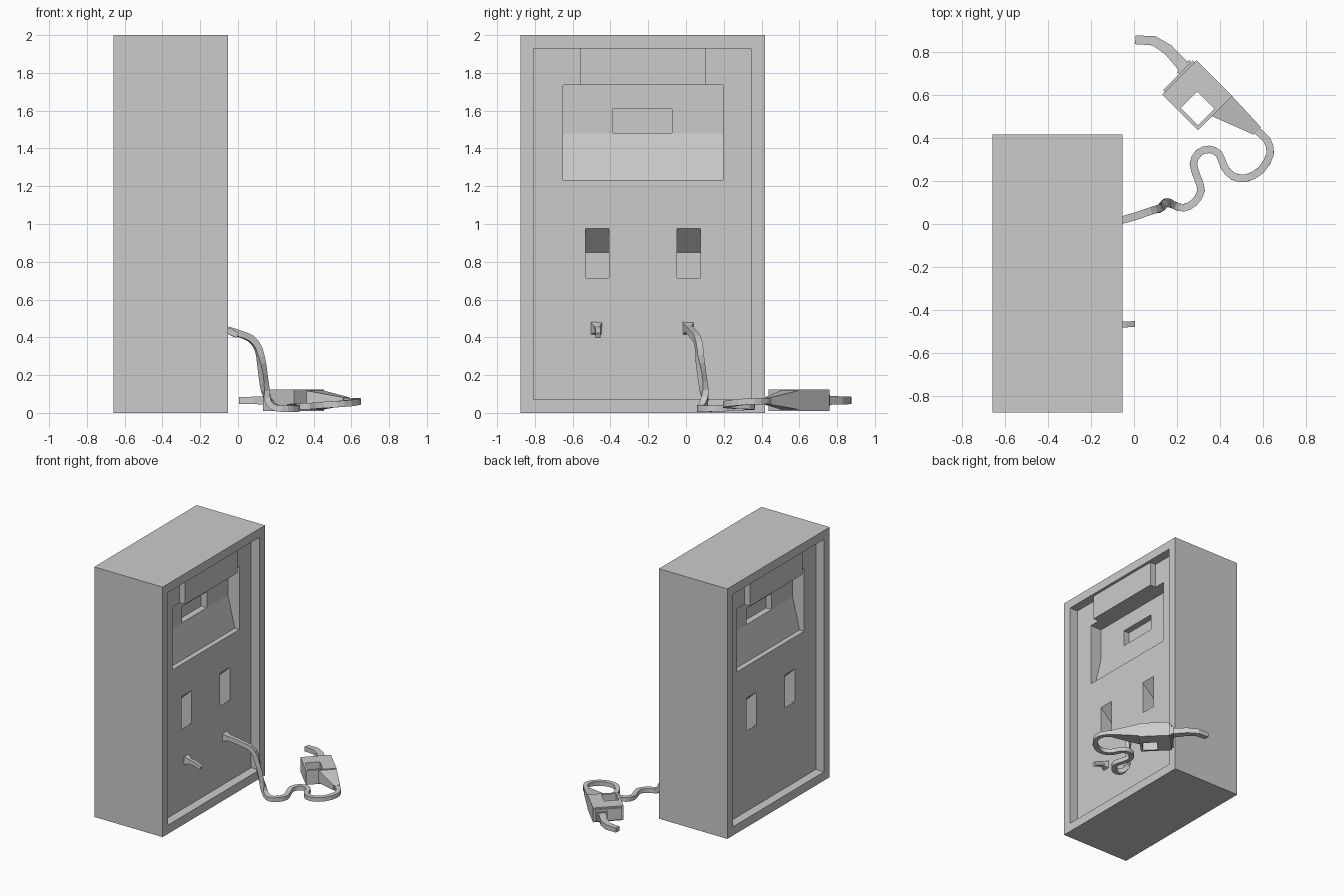
import bpy, bmesh
from mathutils import Vector

if "Cube" in bpy.data.objects:
    bpy.data.objects.remove(bpy.data.objects["Cube"])

R = 0.70711


def make(name, bm):
    bmesh.ops.recalc_face_normals(bm, faces=bm.faces)
    me = bpy.data.meshes.new(name)
    bm.to_mesh(me)
    bm.free()
    ob = bpy.data.objects.new(name, me)
    bpy.context.collection.objects.link(ob)
    return ob


def loft(name, rings):
    """Closed solid through a list of equal-sized point rings."""
    bm = bmesh.new()
    vs = [[bm.verts.new(p) for p in r] for r in rings]
    n = len(vs[0])
    for a, b in zip(vs, vs[1:]):
        for i in range(n):
            j = (i + 1) % n
            bm.faces.new((a[i], a[j], b[j], b[i]))
    bm.faces.new(vs[0])
    bm.faces.new(vs[-1])
    return make(name, bm)


def prism(name, profile, y0, y1, back=False):
    """Extrude an (x, z) profile along y; back turns it to the rear side."""
    if back:
        profile = [(-.711 - x, z) for x, z in profile]
        y0, y1 = -.46 - y1, -.46 - y0
    return loft(name, [[(x, y, z) for x, z in profile] for y in (y0, y1)])


def box(name, x0, x1, y0, y1, z0, z1, back=False):
    return prism(name, [(x0, z0), (x1, z0), (x1, z1), (x0, z1)], y0, y1, back)


def smooth(pts):
    """Insert one curved midpoint between each pair of path points."""
    P = [Vector(p) for p in pts]
    out = []
    for i in range(len(P) - 1):
        a, d = P[max(i - 1, 0)], P[min(i + 2, len(P) - 1)]
        out += [P[i], (P[i] + P[i + 1]) * .5625 - (a + d) * .0625]
    return out + [P[-1]]


def tube(name, pts, w, h):
    """Sweep a rectangle along a path; w and h are (start, end) sizes."""
    P = [Vector(p) for p in pts]
    rings = []
    for i, p in enumerate(P):
        t = (P[min(i + 1, len(P) - 1)] - P[max(i - 1, 0)]).normalized()
        side = t.cross(Vector((0, 0, 1))).normalized()
        up = side.cross(t)
        f = i / (len(P) - 1)
        a = side * (w[0] + (w[1] - w[0]) * f) / 2
        b = up * (h[0] + (h[1] - h[0]) * f) / 2
        rings.append([p + a + b, p - a + b, p - a - b, p + a - b])
    return loft(name, rings)


def cut(ob, cutter):
    m = ob.modifiers.new("cut", 'BOOLEAN')
    m.operation, m.solver, m.object = 'DIFFERENCE', 'EXACT', cutter
    bpy.context.view_layer.update()
    dg = bpy.context.evaluated_depsgraph_get()
    me = bpy.data.meshes.new_from_object(ob.evaluated_get(dg))
    ob.modifiers.clear()
    ob.data = me
    bpy.data.objects.remove(cutter)


def uv(u, v, z):
    """Nozzle coordinates: u towards the spout, v across, to world."""
    return Vector(((v - u) * R, (v + u) * R, z))


def nozzle_ring(u, v0, v1, z0, z1):
    return [uv(u, v0, z0), uv(u, v1, z0), uv(u, v1, z1), uv(u, v0, z1)]


# Cabinet, both sides with recessed panel, display bay, screen, nozzle slots
cabinet = box("cabinet", -.658, -.053, -.877, .417, 0, 2)
for back in (False, True):
    cut(cabinet, box("c", -.125, .1, -.807, .345, .07, 1.93, back))
    cut(cabinet, prism("c", [(-.1, 1.735), (-.225, 1.735), (-.225, 1.48),
                             (-.165, 1.232), (-.1, 1.232)], -.652, .195, back))
    cut(cabinet, box("c", -.275, -.2, -.387, -.073, 1.482, 1.61, back))
    for y in (-.533, -.047):
        cut(cabinet, prism("c", [(-.1, .975), (-.125, .975), (-.255, .85),
                                 (-.255, .59), (-.125, .715), (-.1, .715)],
                           y, y + .125, back))
    # Header block above the display
    box("back_header" if back else "front_header",
        -.13, -.075, -.56, .102, 1.735, 1.932, back)

# Short hose stub and hose root, both flared at the panel
tube("stub_socket", [(-.13, -.474, .447), (-.09, -.471, .443)], (.06, .032), (.068, .034))
tube("hose_stub", [(-.092, -.471, .443), (-.045, -.467, .432), (-.002, -.465, .41)],
     (.03, .026), (.034, .03))
tube("hose_socket", [(-.13, .012, .447), (-.09, .014, .445)], (.06, .036), (.068, .036))

# Long curving hose to the nozzle
tube("hose", smooth([(-.092, .012, .446), (-.05, .02, .438), (.01, .037, .418),
                     (.07, .058, .392), (.108, .07, .34), (.125, .076, .26),
                     (.138, .09, .16), (.155, .1, .08), (.185, .088, .035),
                     (.23, .075, .022), (.28, .1, .022), (.312, .155, .024),
                     (.295, .215, .026), (.276, .28, .03), (.3, .33, .032),
                     (.35, .347, .035), (.395, .325, .036), (.42, .265, .038),
                     (.46, .222, .042), (.52, .213, .046), (.59, .25, .052),
                     (.633, .325, .06), (.618, .39, .062), (.57, .435, .063)]),
     (.035, .035), (.035, .033))

# Nozzle body with trigger opening
body = loft("nozzle_body", [nozzle_ring(u, .518, .743, .01, .125) for u in (.098, .332)])
cut(body, loft("c", [nozzle_ring(u, .535, .643, -.1, .3) for u in (.115, .227)]))

# Tapering grip, collars and bent spout
loft("nozzle_grip", [nozzle_ring(.1, .61, .743, .018, .118),
                     nozzle_ring(-.1, .687, .735, .044, .082)])
loft("nozzle_collar", [nozzle_ring(u, .535, .73, .02, .115) for u in (.33, .345)])
loft("nozzle_spout_base", [nozzle_ring(u, .64, .72, .035, .097) for u in (.343, .358)])
tube("nozzle_spout", [uv(.35, .68, .066), (.222, .741, .066), (.158, .811, .066),
                      (.092, .852, .066), (.006, .856, .066)], (.06, .04), (.05, .036))
